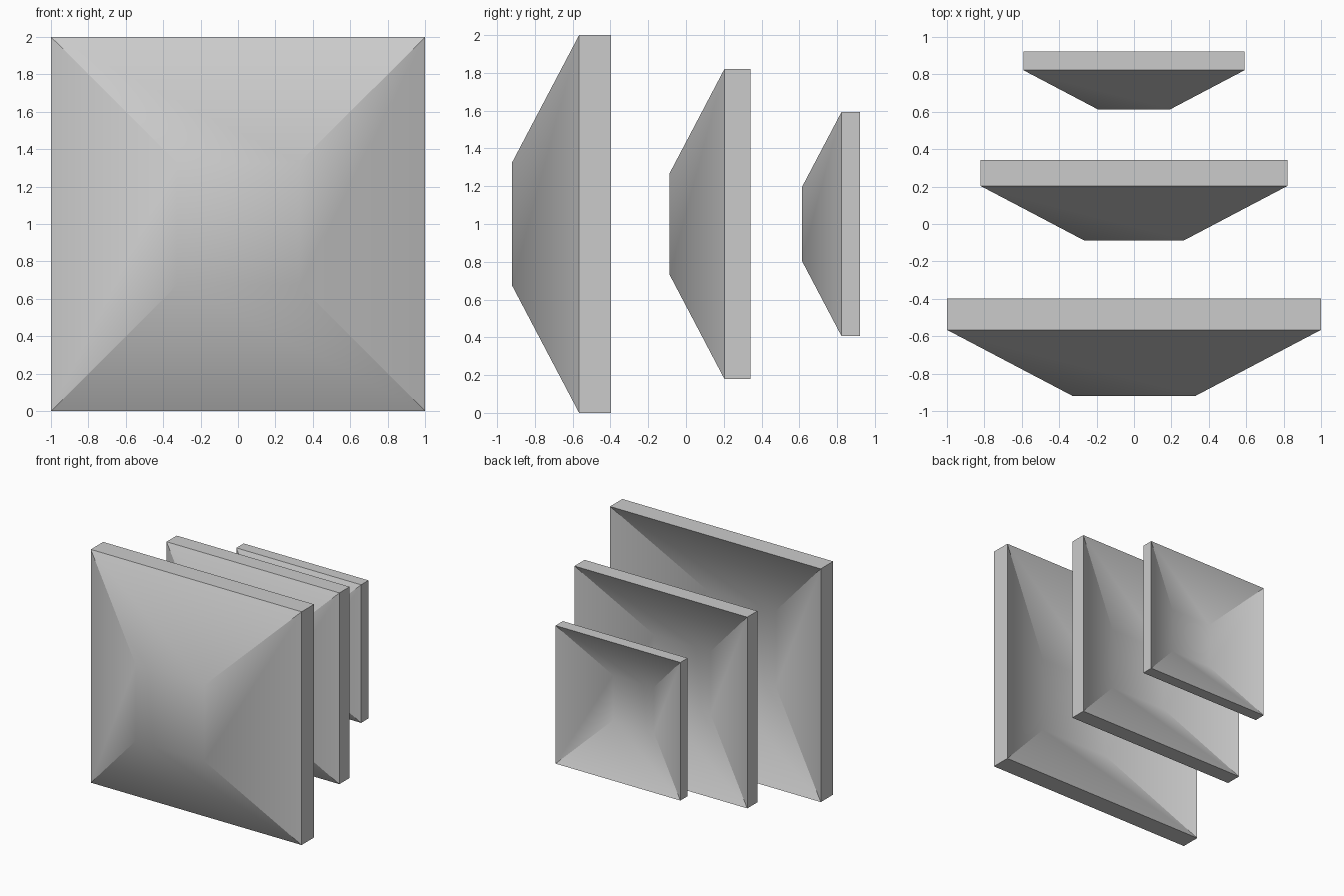
import bpy, bmesh

if "Cube" in bpy.data.objects:
    bpy.data.objects.remove(bpy.data.objects["Cube"])


def dished_panel(name, scale, back_y):
    """Square dish: sloped front, matching hollow at the back, thick square rim."""
    outer, inner = 1.0 * scale, 0.327 * scale
    thick, depth = 0.168 * scale, 0.354 * scale
    bm = bmesh.new()

    def ring(half, y):
        return [bm.verts.new((sx * half, y, 1 + sz * half))
                for sx, sz in ((-1, -1), (1, -1), (1, 1), (-1, 1))]

    # centre of front, front rim, back rim, centre of back
    rings = [ring(inner, back_y - thick - depth), ring(outer, back_y - thick),
             ring(outer, back_y), ring(inner, back_y - depth)]
    for a, b in zip(rings, rings[1:]):
        for i in range(4):
            j = (i + 1) % 4
            bm.faces.new((a[i], a[j], b[j], b[i]))
    bm.faces.new(rings[0])
    bm.faces.new(rings[-1])
    bmesh.ops.recalc_face_normals(bm, faces=bm.faces[:])

    mesh = bpy.data.meshes.new(name)
    bm.to_mesh(mesh)
    bm.free()
    obj = bpy.data.objects.new(name, mesh)
    bpy.context.collection.objects.link(obj)

    # soft dish slopes, crisp rim edges
    bpy.ops.object.select_all(action='DESELECT')
    obj.select_set(True)
    bpy.context.view_layer.objects.active = obj
    bpy.ops.object.shade_smooth_by_angle(angle=0.5236)


# three panels shrinking towards the back
for name, scale, back_y in (("front_panel", 1.0, -0.398),
                            ("middle_panel", 0.82, 0.341),
                            ("rear_panel", 0.592, 0.922)):
    dished_panel(name, scale, back_y)
